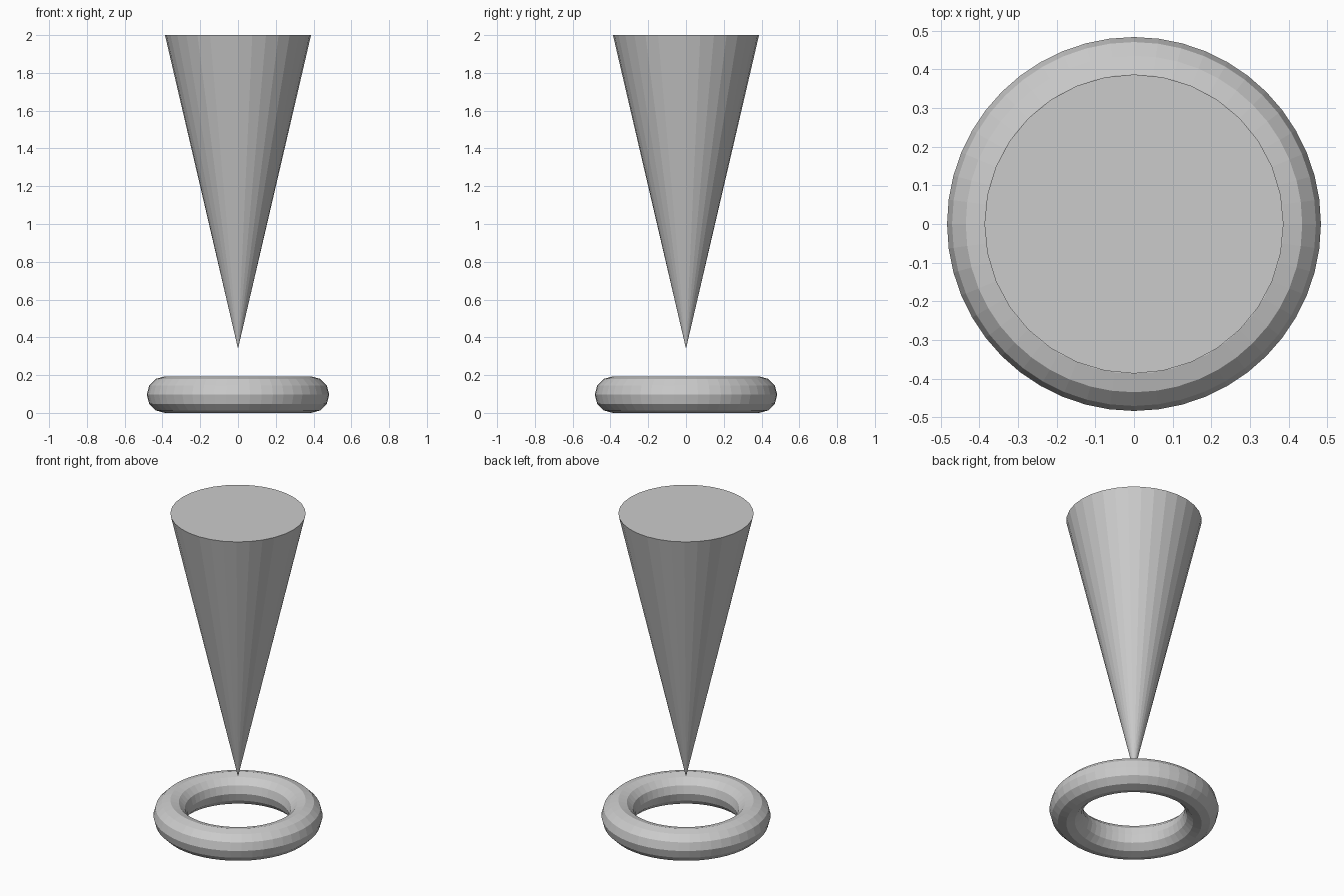
import bpy

if "Cube" in bpy.data.objects:
    bpy.data.objects.remove(bpy.data.objects["Cube"])

R = 0.3866        # cone base radius and ring centreline radius
TUBE = R / 4      # ring tube radius
TIP, TOP = 0.34, 2.0

# Ring lying on the ground
bpy.ops.mesh.primitive_torus_add(
    major_segments=48, minor_segments=12,
    major_radius=R, minor_radius=TUBE, location=(0, 0, TUBE))
bpy.context.object.name = "base_ring"

# Inverted cone floating above the ring, point down
bpy.ops.mesh.primitive_cone_add(
    vertices=32, radius1=0, radius2=R, depth=TOP - TIP,
    location=(0, 0, (TOP + TIP) / 2))
bpy.context.object.name = "inverted_cone"
